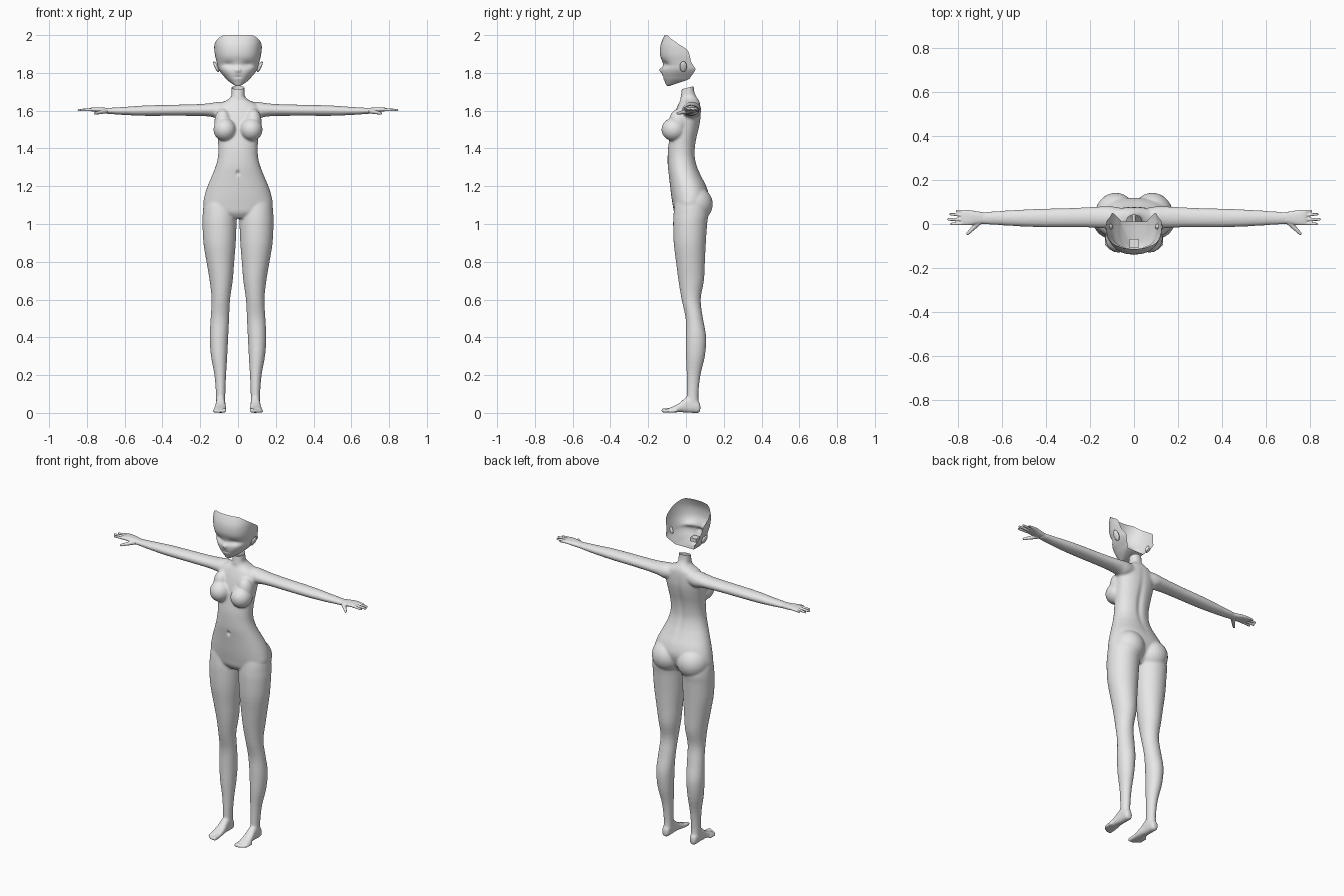
import bpy, bmesh, math
from mathutils import Vector, Matrix

if "Cube" in bpy.data.objects:
    bpy.data.objects.remove(bpy.data.objects["Cube"])

skin = bpy.data.materials.new("plain grey")
skin.diffuse_color = (0.8, 0.8, 0.8, 1)
skin.use_nodes = True
skin.node_tree.nodes["Principled BSDF"].inputs["Base Color"].default_value = skin.diffuse_color


def spline(rows, sub=4):
    """Catmull-Rom interpolation of equal-length tuples."""
    out = []
    for i in range(len(rows) - 1):
        p = [rows[max(0, min(len(rows) - 1, i + k))] for k in (-1, 0, 1, 2)]
        for j in range(sub):
            t = j / sub
            out.append([0.5 * (2 * b + (c - a) * t + (2 * a - 5 * b + 4 * c - d) * t * t
                               + (3 * b - a - 3 * c + d) * t ** 3) for a, b, c, d in zip(*p)])
    return out + [list(rows[-1])]


def power(v, e):
    return math.copysign(abs(v) ** (2 / e), v)


def loft(bm, rows, axis, e=2.0, n=40):
    """Closed tube; each row is (position, a_min, a_max, b_min, b_max)."""
    rings = []
    for t, a0, a1, b0, b1 in spline(rows):
        ring = []
        for i in range(n):
            ang = 2 * math.pi * i / n
            a = (a0 + a1) / 2 + (a1 - a0) / 2 * power(math.cos(ang), e)
            b = (b0 + b1) / 2 + (b1 - b0) / 2 * power(math.sin(ang), e)
            ring.append(bm.verts.new({'x': (t, a, b), 'y': (a, t, b), 'z': (a, b, t)}[axis]))
        rings.append(ring)
    for r, s in zip(rings, rings[1:]):
        for i in range(n):
            bm.faces.new((r[i], r[(i + 1) % n], s[(i + 1) % n], s[i]))
    bm.faces.new(rings[0])
    bm.faces.new(rings[-1])


def ball(bm, centre, radii, tilt=0):
    m = Matrix.Translation(centre) @ Matrix.Rotation(tilt, 4, 'Y') @ Matrix.Diagonal((*radii, 1))
    bmesh.ops.create_uvsphere(bm, u_segments=28, v_segments=18, radius=1, matrix=m)


def finger(bm, p, q, r0, r1):
    p, q = Vector(p), Vector(q)
    m = Matrix.Translation((p + q) / 2) @ (q - p).to_track_quat('Z', 'Y').to_matrix().to_4x4()
    bmesh.ops.create_cone(bm, cap_ends=True, segments=16, radius1=r0, radius2=r1,
                          depth=(q - p).length, matrix=m)
    ball(bm, p, (r0,) * 3)
    ball(bm, q, (r1,) * 3)


def mirror(bm):
    new = bmesh.ops.duplicate(bm, geom=bm.verts[:] + bm.edges[:] + bm.faces[:])["geom"]
    bmesh.ops.scale(bm, vec=(-1, 1, 1), verts=[g for g in new if isinstance(g, bmesh.types.BMVert)])
    bmesh.ops.reverse_faces(bm, faces=[g for g in new if isinstance(g, bmesh.types.BMFace)])


def finish(bm, name, voxel=0, smooth=0):
    me = bpy.data.meshes.new(name)
    bm.to_mesh(me)
    bm.free()
    ob = bpy.data.objects.new(name, me)
    bpy.context.collection.objects.link(ob)
    if voxel:  # fuse overlapping parts into one soft skin
        mod = ob.modifiers.new("fuse", 'REMESH')
        mod.mode, mod.voxel_size = 'VOXEL', voxel
        mod = ob.modifiers.new("soften", 'SMOOTH')
        mod.factor, mod.iterations = 0.5, smooth
        bpy.context.view_layer.update()
        dg = bpy.context.evaluated_depsgraph_get()
        me = bpy.data.meshes.new_from_object(ob.evaluated_get(dg))
        ob.modifiers.clear()
        ob.data = me
    me.materials.clear()
    me.materials.append(skin)
    me.polygons.foreach_set("use_smooth", [True] * len(me.polygons))
    me.update()
    return ob


# ---- body: right-hand half parts, then mirrored ----
bm = bmesh.new()
# leg
loft(bm, [(1.15, .02, .165, -.05, .1), (1.1, .012, .182, -.06, .11), (1.05, .008, .187, -.066, .118),
          (1.0, .008, .188, -.068, .112), (.9, .012, .183, -.065, .105), (.8, .02, .167, -.053, .1),
          (.7, .028, .15, -.04, .095), (.6, .042, .14, -.023, .078), (.5, .047, .145, -.002, .09),
          (.4, .052, .15, 0, .107), (.3, .057, .143, 0, .1), (.2, .063, .125, .004, .077),
          (.1, .067, .117, .004, .066), (.03, .067, .117, .004, .07)], 'z')
# foot and toes
loft(bm, [(.076, .082, .104, .012, .045), (.066, .071, .114, 0, .06), (.03, .067, .117, 0, .09),
          (0, .067, .118, .001, .082), (-.03, .064, .122, .004, .056), (-.06, .061, .127, .002, .038),
          (-.095, .063, .127, .001, .024)], 'y', 2.4)
for x, tip, r in [(.073, -.132, .0125), (.091, -.128, .009), (.104, -.121, .009),
                  (.115, -.112, .0085), (.125, -.102, .008)]:
    finger(bm, (x, tip + .05, r + .002), (x, tip + r, r), r, r)
# arm
loft(bm, [(.04, -.015, .07, 1.57, 1.645), (.1, -.02, .08, 1.557, 1.647), (.14, -.02, .08, 1.567, 1.641),
          (.2, -.016, .077, 1.572, 1.635), (.3, -.015, .072, 1.573, 1.632), (.4, -.015, .07, 1.573, 1.63),
          (.5, -.012, .066, 1.573, 1.627), (.6, -.006, .06, 1.577, 1.62),
          (.7, .0, .053, 1.584, 1.614)], 'x')
# breast and buttock
ball(bm, (.07, -.065, 1.5), (.06, .065, .061))
ball(bm, (.08, -.04, 1.54), (.045, .05, .07))
ball(bm, (.083, .04, 1.105), (.095, .102, .097))
mirror(bm)
# torso and neck
torso = [(1.75, .034, -.018, .04), (1.7, .034, -.024, .044), (1.675, .037, -.028, .055),
         (1.655, .06, -.03, .068), (1.635, .1, -.04, .075), (1.6, .125, -.055, .078),
         (1.55, .118, -.07, .077), (1.5, .112, -.08, .068), (1.45, .107, -.088, .056),
         (1.4, .104, -.095, .049), (1.35, .107, -.097, .049), (1.3, .12, -.096, .061),
         (1.25, .14, -.09, .083), (1.2, .161, -.084, .108), (1.15, .177, -.078, .12),
         (1.1, .182, -.07, .108), (1.06, .15, -.062, .085), (1.03, .07, -.04, .06)]
loft(bm, [(z, -w, w, f, b) for z, w, f, b in torso], 'z', 2.2, 56)
body = finish(bm, "body", .0055, 9)
# navel, spine groove and the open, slanted neck top
bm = bmesh.new()
bm.from_mesh(body.data)
for v in bm.verts:
    x, y, z = v.co
    if y < 0:
        v.co.y += .012 * math.exp(-(x / .008) ** 2 - ((z - 1.27) / .012) ** 2)
    elif y > .03:
        v.co.y -= .008 * math.exp(-(x / .018) ** 2 - ((z - 1.42) / .14) ** 2)
bmesh.ops.bisect_plane(bm, geom=bm.verts[:] + bm.edges[:] + bm.faces[:], plane_co=(0, .01, 1.722),
                       plane_no=(0, -.25, 1), clear_outer=True)
bm.to_mesh(body.data)
bm.free()

# ---- hands ----
bm = bmesh.new()
loft(bm, [(.675, .003, .052, 1.586, 1.613), (.71, 0, .057, 1.587, 1.616), (.74, -.005, .062, 1.592, 1.618),
          (.77, -.006, .065, 1.596, 1.617), (.785, -.002, .062, 1.599, 1.613)], 'x', 2.4)
for y0, x1, y1, r in [(.003, .829, .0, .0085), (.021, .843, .021, .0088),
                      (.039, .834, .045, .0085), (.056, .804, .06, .0078)]:
    finger(bm, (.765, y0, 1.606), (x1, y1, 1.603), r, r * .72)
finger(bm, (.7, .012, 1.598), (.728, -.016, 1.592), .013, .0105)
finger(bm, (.728, -.016, 1.592), (.756, -.044, 1.586), .0105, .007)
mirror(bm)
finish(bm, "hands", .003, 4)

# ---- head: open face shell, rows are (z, half width, front y, centre y, cut y) ----
rows = [(2.0, .128, -.113, 0, -.1), (1.98, .127, -.123, 0, -.078), (1.95, .127, -.134, 0, -.035),
        (1.92, .125, -.138, 0, .008), (1.89, .121, -.136, 0, .02), (1.86, .114, -.126, 0, .027),
        (1.84, .109, -.122, 0, .038), (1.82, .103, -.127, 0, .05), (1.8, .09, -.127, -.01, .04),
        (1.78, .073, -.123, -.02, .026), (1.765, .06, -.118, -.03, .012), (1.75, .042, -.111, -.05, -.03),
        (1.737, .023, -.105, -.075, -.07), (1.73, .008, -.1, -.088, -.086)]
bm = bmesh.new()
E, N, rings = 2.4, 48, []
for z, w, yf, yc, cut in spline(rows):
    d = yc - yf
    if cut < yc:
        tm = math.acos(min(1, (yc - cut) / d) ** (E / 2))
    else:
        d_back = .12
        tm = math.pi / 2 + math.asin(min(1, (cut - yc) / d_back) ** (E / 2))
    ring = []
    for i in range(N + 1):
        t = tm * (2 * i / N - 1)
        c = math.cos(t)
        x = w * power(math.sin(t), E)
        y = yc - power(c, E) * (d if c > 0 else .12)
        if c > .2:  # nose, eye sockets and mouth crease
            y -= .014 * math.exp(-(x / .011) ** 2 - ((z - 1.815) / .013) ** 2)
            y += .011 * math.exp(-((abs(x) - .052) / .03) ** 2 - ((z - 1.845) / .017) ** 2)
            y += .004 * math.exp(-(x / .02) ** 2 - ((z - 1.778) / .005) ** 2)
        ring.append(bm.verts.new((x, y, z)))
    rings.append(ring)
for k, (r, s) in enumerate(zip(rings, rings[1:])):
    for i in range(N):
        bm.faces.new((r[i], s[i], s[i + 1], r[i + 1]))
    if k >= len(rings) - 13:  # underside of the chin
        bm.faces.new((r[N], s[N], s[0], r[0]))
bm.faces.new(rings[-1])
finish(bm, "head_shell")

# ears
bm = bmesh.new()
ball(bm, (.116, -.014, 1.833), (.009, .019, .032), .42)
ball(bm, (.108, -.012, 1.828), (.012, .012, .022), .3)
mirror(bm)
finish(bm, "ears", .0025, 4)

# mouth pocket inside the shell
bm = bmesh.new()
bmesh.ops.create_cube(bm, size=1, matrix=Matrix.Translation((0, -.088, 1.776))
                      @ Matrix.Diagonal((.04, .04, .022, 1)))
mouth = finish(bm, "mouth_pocket")
mouth.data.polygons.foreach_set("use_smooth", [False] * 6)
